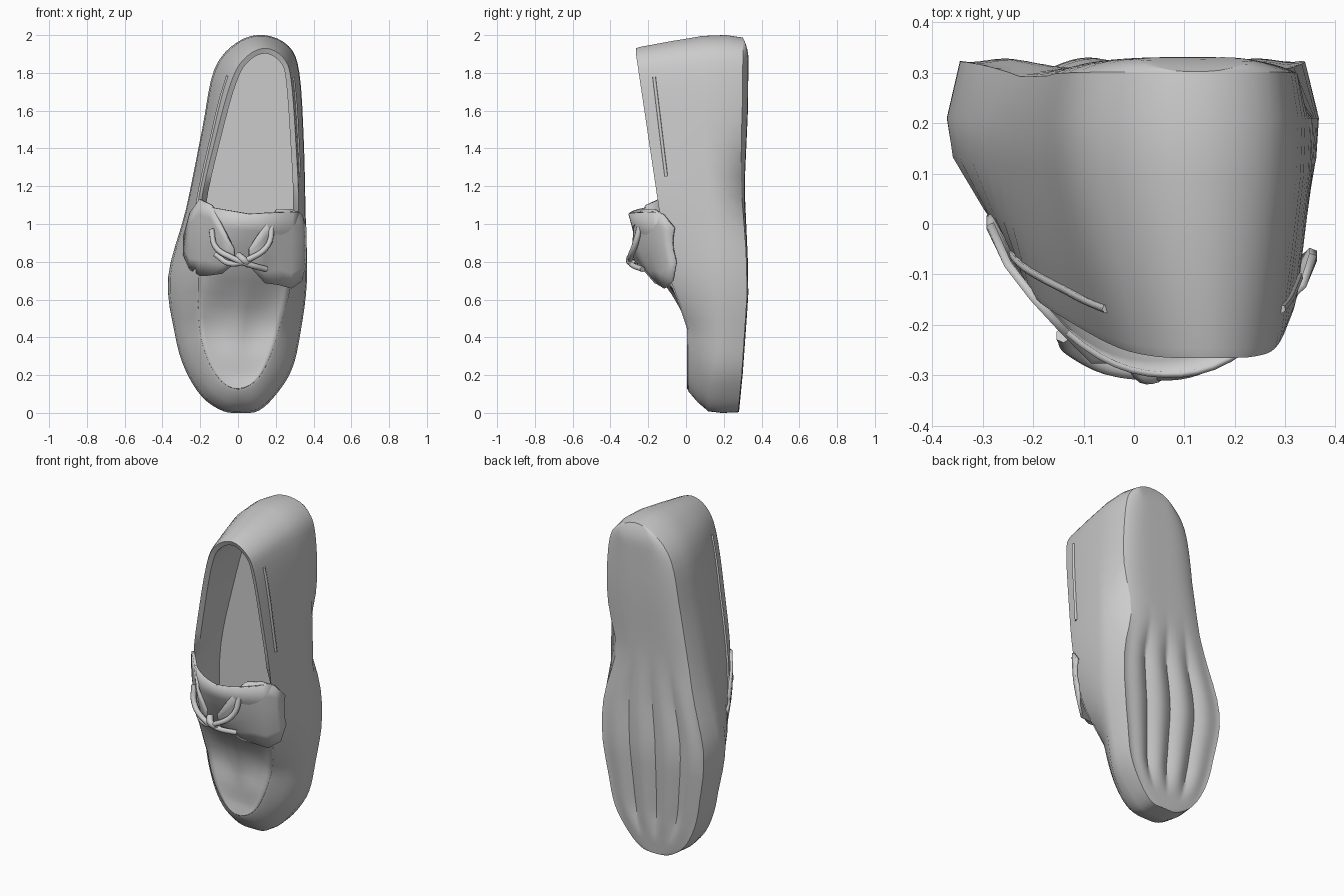
import bpy, bmesh, math
from mathutils import Vector

if "Cube" in bpy.data.objects:
    bpy.data.objects.remove(bpy.data.objects["Cube"])

K = 4  # samples per control point
# outlines (x, z): toe centre, up the right side, over the heel, down the left
OUT = [(.02, 0), (.11, .012), (.20, .095), (.285, .23), (.33, .42), (.365, .70), (.358, 1.05),
       (.348, 1.45), (.325, 1.8), (.27, 1.94), (.14, 2.0), (0, 1.965), (-.125, 1.82), (-.19, 1.5),
       (-.275, 1.08), (-.37, .72), (-.335, .42), (-.28, .23), (-.19, .085), (-.08, .01)]
RIM = [(0, .125), (.06, .145), (.12, .20), (.175, .31), (.22, .45), (.28, .68), (.32, 1.05),
       (.305, 1.45), (.28, 1.77), (.24, 1.88), (.15, 1.93), (.05, 1.89), (-.03, 1.77), (-.12, 1.45),
       (-.20, 1.08), (-.21, .72), (-.205, .45), (-.16, .28), (-.10, .18), (-.05, .14)]


def lerp_table(t, table):
    for (a, b), (c, d) in zip(table, table[1:]):
        if t <= c:
            return b + (d - b) * max(0, (t - a) / (c - a))
    return table[-1][1]


def rim_y(z):
    return lerp_table(z, [(.1, .01), (.45, .01), (.6, -.04), (.72, -.09), (1.06, -.14), (1.9, -.265)])


def sole_y(z):
    return lerp_table(z, [(0, .28), (.2, .30), (.62, .33), (.8, .328), (1.2, .31), (1.6, .328), (2, .332)])


def edge_drop(z):
    return lerp_table(z, [(0, .004), (.9, .008), (1.5, .03), (2, .03)])


def closed_spline(ctrl):
    n, pts = len(ctrl), []
    for i in range(n):
        a, b, c, d = (Vector(ctrl[(i + j) % n]) for j in (-1, 0, 1, 2))
        for k in range(K):
            t = k / K
            pts.append(.5 * (2 * b + (c - a) * t + (2 * a - 5 * b + 4 * c - d) * t * t
                             + (3 * b - a - 3 * c + d) * t ** 3))
    return pts


def inset(p, d):
    z = min(max(p.y, .35), 1.7)
    centre = Vector((lerp_table(z, [(.3, .0), (.7, .02), (1.9, .13)]), z))
    return p + (centre - p).normalized() * d


def finish(bm, name, angle=40, thick=0):
    bmesh.ops.remove_doubles(bm, verts=bm.verts, dist=.0005)
    bmesh.ops.recalc_face_normals(bm, faces=bm.faces)
    me = bpy.data.meshes.new(name)
    bm.to_mesh(me)
    bm.free()
    ob = bpy.data.objects.new(name, me)
    bpy.context.collection.objects.link(ob)
    if thick:
        m = ob.modifiers.new("thickness", 'SOLIDIFY')
        m.thickness, m.offset = thick, 0
    bpy.ops.object.select_all(action='DESELECT')
    ob.select_set(True)
    bpy.context.view_layer.objects.active = ob
    bpy.ops.object.shade_smooth_by_angle(angle=math.radians(angle))
    return ob


def add_grid(bm, rows, closed=False):
    vs = [[bm.verts.new(p) for p in r] for r in rows]
    for r, s in zip(vs, vs[1:]):
        n = len(r)
        for i in range(n if closed else n - 1):
            j = (i + 1) % n
            bm.faces.new((r[i], r[j], s[j], s[i]))


def across(ring, first, last, cols, shape):
    """Rows joining matching points on the two sides of a ring."""
    n, rows = len(ring), []
    for i in range(first, last + 1):
        a, b = ring[i % n], ring[(n - i) % n]
        rows.append([shape(a.lerp(b, c / cols), 2 * c / cols - 1) for c in range(cols + 1)])
    return rows


def tube(name, pts, radius):
    cu = bpy.data.curves.new(name, 'CURVE')
    cu.dimensions, cu.bevel_depth, cu.bevel_resolution, cu.resolution_u = '3D', radius, 1, 5
    cu.use_fill_caps = True
    sp = cu.splines.new('BEZIER')
    sp.bezier_points.add(len(pts) - 1)
    for bp, p in zip(sp.bezier_points, pts):
        bp.co = p
        bp.handle_left_type = bp.handle_right_type = 'AUTO'
    ob = bpy.data.objects.new(name, cu)
    bpy.context.collection.objects.link(ob)
    return ob


out, rim = closed_spline(OUT), closed_spline(RIM)
N = len(out)
WIDE_Y = .21


def wall(i, f, g, toe=0):
    p = out[i].lerp(rim[i], f)
    g += toe * math.exp(-(out[i].y / .25) ** 2)
    return Vector((p.x, WIDE_Y + (rim_y(rim[i].y) - WIDE_Y) * g, p.y))


# Upper: outer wall, collar lip and inner wall in one loft
def sole_edge(p):
    d = lerp_table(p.y, [(0, .004), (.4, .026), (1.2, .026), (1.6, .016), (2, .014)])
    if p.x > .1:
        d += .065 * math.exp(-((p.y - 1.18) / .2) ** 2)
    q = inset(p, d)
    return Vector((q.x, sole_y(q.y) - edge_drop(q.y), q.y))


edge = [sole_edge(p) for p in out]
lip, floor = [], []
for p in rim:
    q, r = inset(p, .028), inset(p, .015)
    lip.append(Vector((q.x, rim_y(p.y) + (.012 if p.y > 1.1 else .08), q.y)))
    floor.append(Vector((r.x, .10, r.y)))
bm = bmesh.new()
add_grid(bm, [edge] + [[wall(i, f, g, t) for i in range(N)] for f, g, t in
                       ((0, 0, .1), (.07, .26, .2), (.45, .6, .14), (.9, .96, .02), (1, 1, 0))] + [lip, floor], True)
finish(bm, "upper", 50)

# Insole
bm = bmesh.new()
add_grid(bm, across(floor, 0, N // 2, 6, lambda p, u: p))
finish(bm, "insole")


# Sole with long grooves under the forefoot, rounded at the heel
def sole_shape(p, u):
    if abs(u) > .999:
        return p
    fade = max(0, min(1, (p.z - .1) / .15, (1.15 - p.z) / .25))
    groove = .026 * fade * (1 - u ** 4) * (1 - abs(math.sin(math.pi * 2 * u)))
    rim_fall = max(u ** 4, min(1, max(0, (p.z - 1.87) / .115)) ** 2)
    return Vector((p.x, sole_y(p.z) - edge_drop(p.z) * rim_fall - groove, p.z))


bm = bmesh.new()
add_grid(bm, across(edge, 0, N // 2, 40, sole_shape))
finish(bm, "sole")


# Toe apron rising into the tongue
def apron_shape(p, u):
    crown = lerp_table(p.z, [(.12, .01), (.2, .025), (.4, .022), (.5, 0), (.6, -.05), (.7, -.12),
                             (.8, -.19), (.92, -.24), (1.03, -.32), (1.08, -.29)])
    base = rim_y(p.z)
    sag = .018 * math.sin(math.pi * min(1, max(0, (p.z - .3) / .45))) * math.sin(math.pi * abs(u))
    dip = .025 * max(0, (p.z - .95) / .1) * (abs(u) - .4)
    return Vector((p.x, base + (crown - base) * (1 - abs(u) ** 2.2) + sag, p.z + dip))


rim3 = [Vector((p.x, rim_y(p.y), p.y)) for p in rim]
bm = bmesh.new()
add_grid(bm, across(rim3, 0, 6 * K, 16, apron_shape))
finish(bm, "apron_and_tongue", 50, .012)

# Saddle flaps: stations of x, low z, high z, low y, high y
FLAPS = {"left_flap": [(-.285, .84, .93, .02, .0), (-.25, .76, 1.06, -.03, -.08), (-.2, .73, 1.13, -.10, -.145),
                       (-.14, .73, 1.10, -.15, -.21), (-.08, .74, .98, -.18, -.27), (-.02, .79, .87, -.235, -.27)],
         "right_flap": [(.355, .80, .98, -.05, -.06), (.335, .70, 1.05, -.07, -.12), (.28, .66, 1.08, -.11, -.17),
                        (.21, .68, 1.08, -.14, -.23), (.14, .69, .99, -.16, -.27), (.06, .78, .87, -.235, -.28)]}
for name, stations in FLAPS.items():
    bm = bmesh.new()
    add_grid(bm, [[Vector((x, ya + (yb - ya) * t - .015 * math.sin(math.pi * t), za + (zb - za) * t))
                   for t in (0, .2, .4, .6, .8, 1)] for x, za, zb, ya, yb in stations])
    finish(bm, name, 60, .016)

# Crossed laces and the knot
tube("lace_a", [(-.14, -.22, .97), (-.12, -.25, .88), (-.03, -.29, .82), (.06, -.285, .785), (.15, -.23, .76)], .016)
tube("lace_b", [(.18, -.24, 1.0), (.16, -.27, .89), (.07, -.295, .82), (-.04, -.275, .79), (-.12, -.23, .84)], .016)
tube("knot", [(.0, -.27, .835), (.03, -.30, .81), (.06, -.27, .785)], .02)

# Side laces running below the collar
for name, a, b in (("right_collar_lace", 6 * K + 2, 8 * K), ("left_collar_lace", 12 * K, 14 * K + 2)):
    tube(name, [wall(i, .74, .83) for i in range(a, b + 1, 2)], .009)
